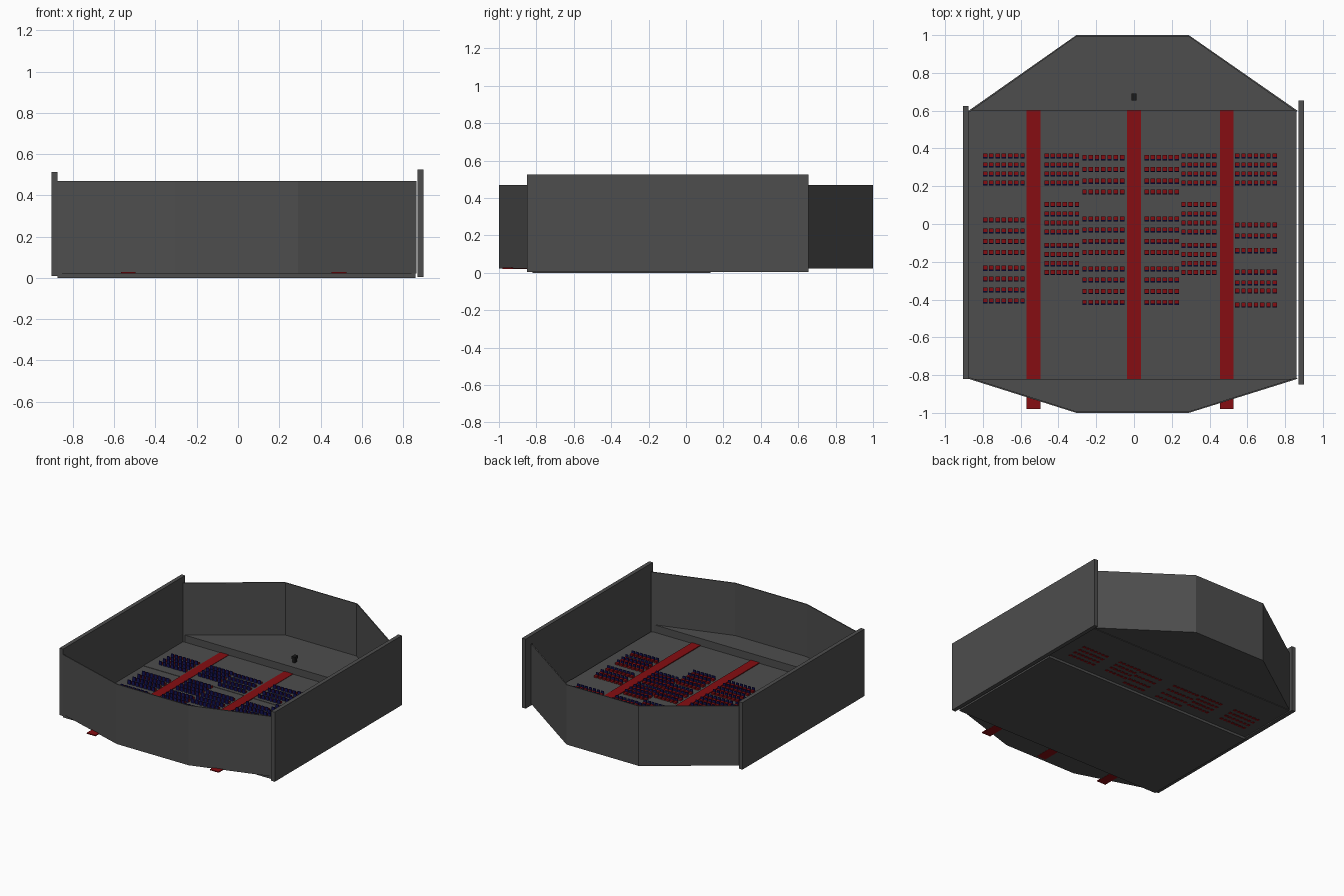
import bpy, bmesh
from mathutils import Matrix, Vector

if "Cube" in bpy.data.objects:
    bpy.data.objects.remove(bpy.data.objects["Cube"])


def material(name, rgb):
    m = bpy.data.materials.new(name)
    m.diffuse_color = (*rgb, 1)
    m.use_nodes = True
    m.node_tree.nodes["Principled BSDF"].inputs["Base Color"].default_value = m.diffuse_color
    return m


GREY = material("dark_grey", (0.075, 0.075, 0.075))
RED = material("carpet_red", (0.24, 0.004, 0.006))
BLUE = material("seat_blue", (0.006, 0.006, 0.09))
BLACK = material("black", (0.01, 0.01, 0.01))


def add_box(bm, x0, x1, y0, y1, z0, z1, mat=0):
    size = Matrix.Diagonal((x1 - x0, y1 - y0, z1 - z0, 1))
    mid = Matrix.Translation(((x0 + x1) / 2, (y0 + y1) / 2, (z0 + z1) / 2))
    verts = bmesh.ops.create_cube(bm, size=1, matrix=mid @ size)["verts"]
    for f in {f for v in verts for f in v.link_faces}:
        f.material_index = mat


def finish(bm, name, *mats):
    bmesh.ops.recalc_face_normals(bm, faces=bm.faces)
    me = bpy.data.meshes.new(name)
    bm.to_mesh(me)
    bm.free()
    for m in mats:
        me.materials.append(m)
    ob = bpy.data.objects.new(name, me)
    bpy.context.collection.objects.link(ob)
    return ob


def box(name, mat, *dims):
    bm = bmesh.new()
    add_box(bm, *dims)
    return finish(bm, name, mat)


def prism(name, mat, outline, z0, z1):
    bm = bmesh.new()
    face = bm.faces.new([bm.verts.new((x, y, z0)) for x, y in outline])
    top = bmesh.ops.extrude_face_region(bm, geom=[face])["geom"]
    bmesh.ops.translate(bm, vec=(0, 0, z1 - z0),
                        verts=[v for v in top if isinstance(v, bmesh.types.BMVert)])
    return finish(bm, name, mat)


def folded_wall(name, path, inset, z0, z1):
    # thin wall following a bent path, with its inner side shifted inward
    inner = [(x * 0.994, y + inset) for x, y in path]
    return prism(name, GREY, path + inner[::-1], z0, z1)


# floors: thick front slab and thinner raised slab before the stage
box("front_floor", GREY, -0.875, 0.86, -0.82, 0.13, 0.0, 0.022)
box("rear_floor", GREY, -0.875, 0.86, 0.13, 0.6, 0.018, 0.025)

# raised platforms and bent end walls
back = [(-0.875, 0.6), (-0.305, 1.0), (0.29, 1.0), (0.865, 0.6)]
front = [(-0.875, -0.82), (-0.305, -1.0), (0.29, -1.0), (0.865, -0.82)]
prism("stage", GREY, back, 0.022, 0.078)
prism("entrance_platform", GREY, front, 0.022, 0.078)
folded_wall("back_wall", back, -0.007, 0.022, 0.47)
folded_wall("front_wall", front, 0.007, 0.022, 0.47)

# side walls
box("left_wall", GREY, -0.905, -0.875, -0.82, 0.625, 0.01, 0.512)
box("right_wall", GREY, 0.87, 0.90, -0.85, 0.655, 0.004, 0.525)

# aisle carpets
for i, x in enumerate((-0.532, 0.0, 0.49)):
    box(f"aisle_carpet_{i + 1}", RED, x - 0.036, x + 0.036, -0.98, 0.6, 0.021, 0.028)

# seating blocks: x range, seat count, row positions
outer_rows = [0.36, 0.312, 0.265, 0.217]
inner_rows = [0.35, 0.287, 0.226, 0.168,
              0.026, -0.032, -0.093, -0.152, -0.238, -0.296, -0.358, -0.416]
middle_rows = outer_rows + [0.102, 0.053, 0.004, -0.042, -0.114, -0.163, -0.211, -0.258]
left_rows = outer_rows + [0.02, -0.037, -0.094, -0.152, -0.235, -0.292, -0.35, -0.408]
right_rows = outer_rows + [-0.006, -0.064, -0.142, -0.256, -0.312, -0.356, -0.43]
blocks = {
    "far_left": (-0.788, -0.59, 7, left_rows),
    "mid_left": (-0.462, -0.302, 6, middle_rows),
    "inner_left": (-0.262, -0.063, 7, inner_rows),
    "inner_right": (0.067, 0.227, 6, inner_rows),
    "mid_right": (0.262, 0.425, 6, middle_rows),
    "far_right": (0.547, 0.745, 7, right_rows),
}
for name, (x0, x1, count, rows) in blocks.items():
    bm = bmesh.new()
    for y in rows:
        for i in range(count):
            x = x0 + (x1 - x0) * i / (count - 1)
            w = 0.0115
            add_box(bm, x - w, x + w, y - 0.006, y + 0.014, 0.016, 0.036, 0)   # cushion
            add_box(bm, x - w, x + w, y - 0.013, y - 0.006, 0.02, 0.052, 1)    # backrest
    finish(bm, f"seats_{name}", RED, BLUE)

# lectern: post with a wider desk on top
bm = bmesh.new()
add_box(bm, -0.009, 0.009, 0.66, 0.685, 0.078, 0.112)
add_box(bm, -0.014, 0.014, 0.653, 0.692, 0.104, 0.125)
finish(bm, "lectern", BLACK)
